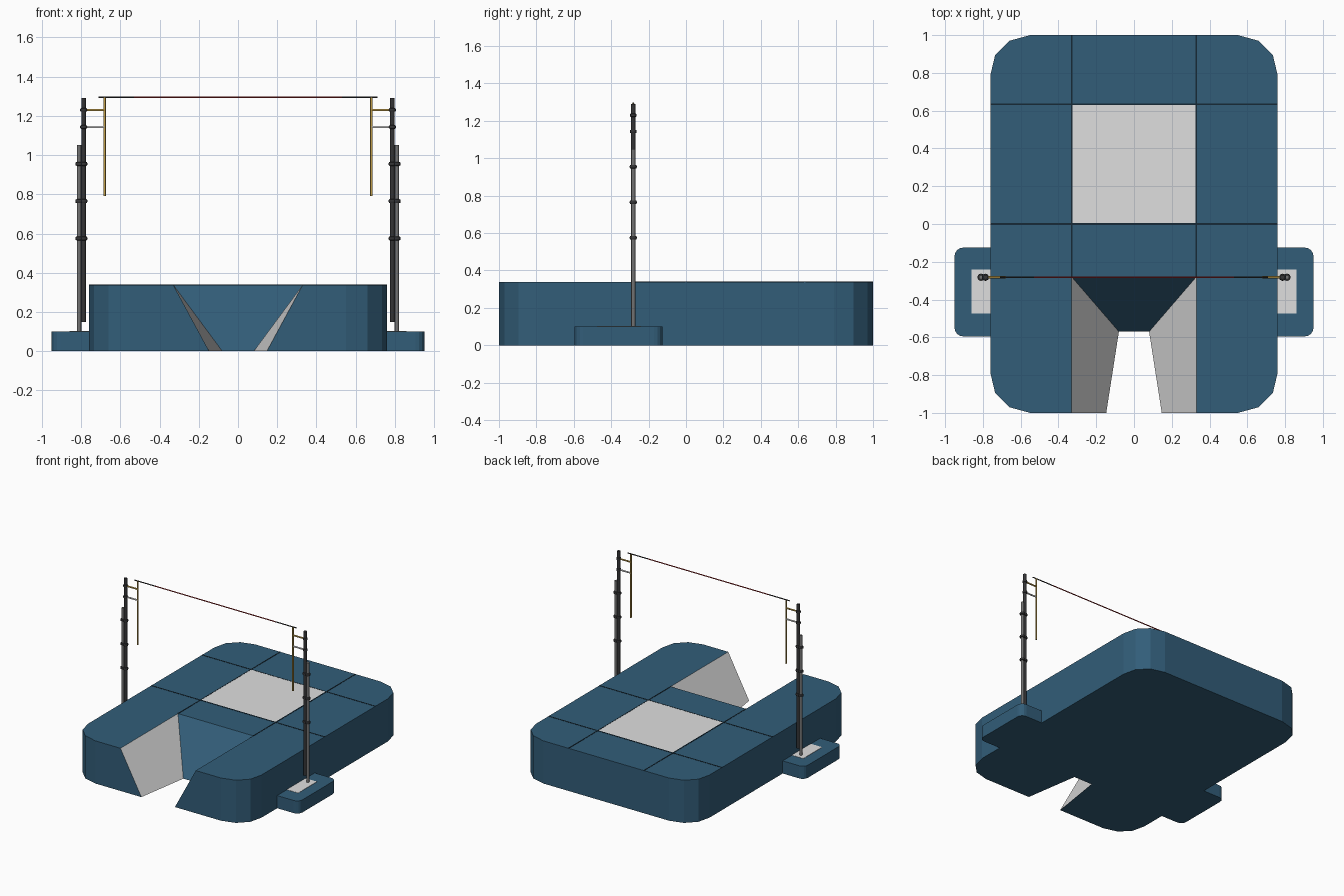
import bpy
import bmesh
from mathutils import Vector

cube = bpy.data.objects.get("Cube")
if cube:
    bpy.data.objects.remove(cube)


def material(name, r, g, b):
    m = bpy.data.materials.new(name)
    m.use_nodes = True
    m.diffuse_color = (r, g, b, 1)
    m.node_tree.nodes["Principled BSDF"].inputs["Base Color"].default_value = (r, g, b, 1)
    return m


BLUE = material("mat blue", 0.032, 0.11, 0.19)
LIGHT = material("light grey", 0.74, 0.74, 0.74)
SEAM = material("seam navy", 0.008, 0.022, 0.036)
BLACK = material("post black", 0.035, 0.035, 0.037)
STEEL = material("post grey", 0.17, 0.17, 0.17)
GOLD = material("peg gold", 0.56, 0.36, 0.07)
RED = material("bar red", 0.42, 0.025, 0.025)

MAT_TOP = 0.338
BASE_TOP = 0.1
POST_Y = -0.282


def finish(name, bm, mats):
    bmesh.ops.recalc_face_normals(bm, faces=bm.faces[:])
    mesh = bpy.data.meshes.new(name)
    bm.to_mesh(mesh)
    bm.free()
    for m in mats:
        mesh.materials.append(m)
    obj = bpy.data.objects.new(name, mesh)
    bpy.context.collection.objects.link(obj)
    return obj


def box(name, lo, hi, mat, corner=0):
    """Box between two corners, with optional rounded vertical edges."""
    lo, hi = Vector(lo), Vector(hi)
    bm = bmesh.new()
    bmesh.ops.create_cube(bm, size=1)
    for v in bm.verts:
        v.co = (lo + hi) / 2 + v.co * (hi - lo)
    if corner:
        upright = [e for e in bm.edges
                   if abs(e.verts[0].co.z - e.verts[1].co.z) > 0.01]
        bmesh.ops.bevel(bm, geom=upright, offset=corner, segments=4,
                        profile=0.5, affect='EDGES')
    return finish(name, bm, [mat])


def rod(name, start, end, radius, mat, bevel=0, sides=16):
    """Round bar between two points."""
    start, end = Vector(start), Vector(end)
    axis = end - start
    bm = bmesh.new()
    bmesh.ops.create_cone(bm, cap_ends=True, segments=sides, radius1=radius,
                          radius2=radius, depth=axis.length)
    if bevel:
        rims = [e for e in bm.edges if abs(e.verts[0].co.z - e.verts[1].co.z) < 1e-5]
        bmesh.ops.bevel(bm, geom=rims, offset=bevel, segments=2,
                        profile=0.5, affect='EDGES')
    turn = axis.to_track_quat('Z', 'Y')
    for v in bm.verts:
        v.co = (start + end) / 2 + turn @ v.co
    obj = finish(name, bm, [mat])
    bpy.ops.object.select_all(action='DESELECT')
    obj.select_set(True)
    bpy.context.view_layer.objects.active = obj
    bpy.ops.object.shade_smooth_by_angle()
    return obj


# Landing mat: half outline mirrored, the run-up notch narrows towards the floor
outer = [(0.55, -1), (0.66, -0.97), (0.735, -0.895), (0.76, -0.79),
         (0.76, 0.79), (0.735, 0.895), (0.66, 0.97), (0.55, 1)]
notch_top = [(0.33, -0.28), (0.33, -1)]
notch_low = [(0.08, -0.57), (0.147, -1)]


def ring(bm, half, z):
    pts = half + [(-x, y) for x, y in reversed(half)]
    return [bm.verts.new((x, y, z)) for x, y in pts]


bm = bmesh.new()
low = ring(bm, notch_low + outer, 0)
top = ring(bm, notch_top + outer, MAT_TOP)
bm.faces.new(top)
bm.faces.new(low)
count = len(top)
for i in range(count):
    j = (i + 1) % count
    wall = bm.faces.new((low[i], low[j], top[j], top[i]))
    if i in (0, count - 2):      # slanted sides of the notch
        wall.material_index = 1
finish("landing_mat", bm, [BLUE, LIGHT])

# Light centre panel and the seams between sections
box("centre_panel", (-0.33, 0, MAT_TOP - 0.003), (0.33, 0.635, MAT_TOP + 0.001), LIGHT)
for y in (0, 0.635):
    box("cross_seam", (-0.76, y - 0.004, MAT_TOP - 0.003),
        (0.76, y + 0.004, MAT_TOP + 0.002), SEAM)
for s in (-1, 1):
    box("long_seam", (s * 0.33 - 0.004, -0.28, MAT_TOP - 0.003),
        (s * 0.33 + 0.004, 1, MAT_TOP + 0.002), SEAM)

# Uprights on both sides
for s, side in ((1, "left"), (-1, "right")):
    box(side + "_base_pad", (min(s * 0.7, s * 0.95), -0.595, 0),
        (max(s * 0.7, s * 0.95), -0.125, BASE_TOP), BLUE, corner=0.045)
    box(side + "_base_plate", (min(s * 0.75, s * 0.86), -0.475, BASE_TOP - 0.003),
        (max(s * 0.75, s * 0.86), -0.24, BASE_TOP + 0.002), LIGHT)

    inner, outer_x = s * 0.787, s * 0.81
    rod(side + "_sliding_post", (inner, POST_Y, 0.15), (inner, POST_Y, 1.29), 0.012, BLACK)
    rod(side + "_fixed_post", (outer_x, POST_Y, BASE_TOP), (outer_x, POST_Y, 1.05), 0.011, STEEL)

    # Clamps around the posts
    for z in (0.575, 0.765, 0.955):
        for x in (inner, outer_x):
            rod(side + "_clamp", (x, POST_Y, z - 0.01), (x, POST_Y, z + 0.01),
                0.019, BLACK, bevel=0.006)

    # Arms holding the bar support
    for z, mat in ((1.23, GOLD), (1.143, LIGHT)):
        rod(side + "_arm_clamp", (inner, POST_Y, z - 0.009), (inner, POST_Y, z + 0.009),
            0.018, BLACK, bevel=0.005)
        rod(side + "_arm", (inner, POST_Y, z), (s * 0.68, POST_Y, z), 0.006, mat)
    rod(side + "_bar_support", (s * 0.68, POST_Y, 0.79), (s * 0.68, POST_Y, 1.293), 0.006, GOLD)

    # Dark end of the crossbar
    rod(side + "_bar_end", (s * 0.53, POST_Y, 1.295), (s * 0.71, POST_Y, 1.295), 0.004, BLACK)

rod("crossbar", (-0.53, POST_Y, 1.295), (0.53, POST_Y, 1.295), 0.004, RED)
